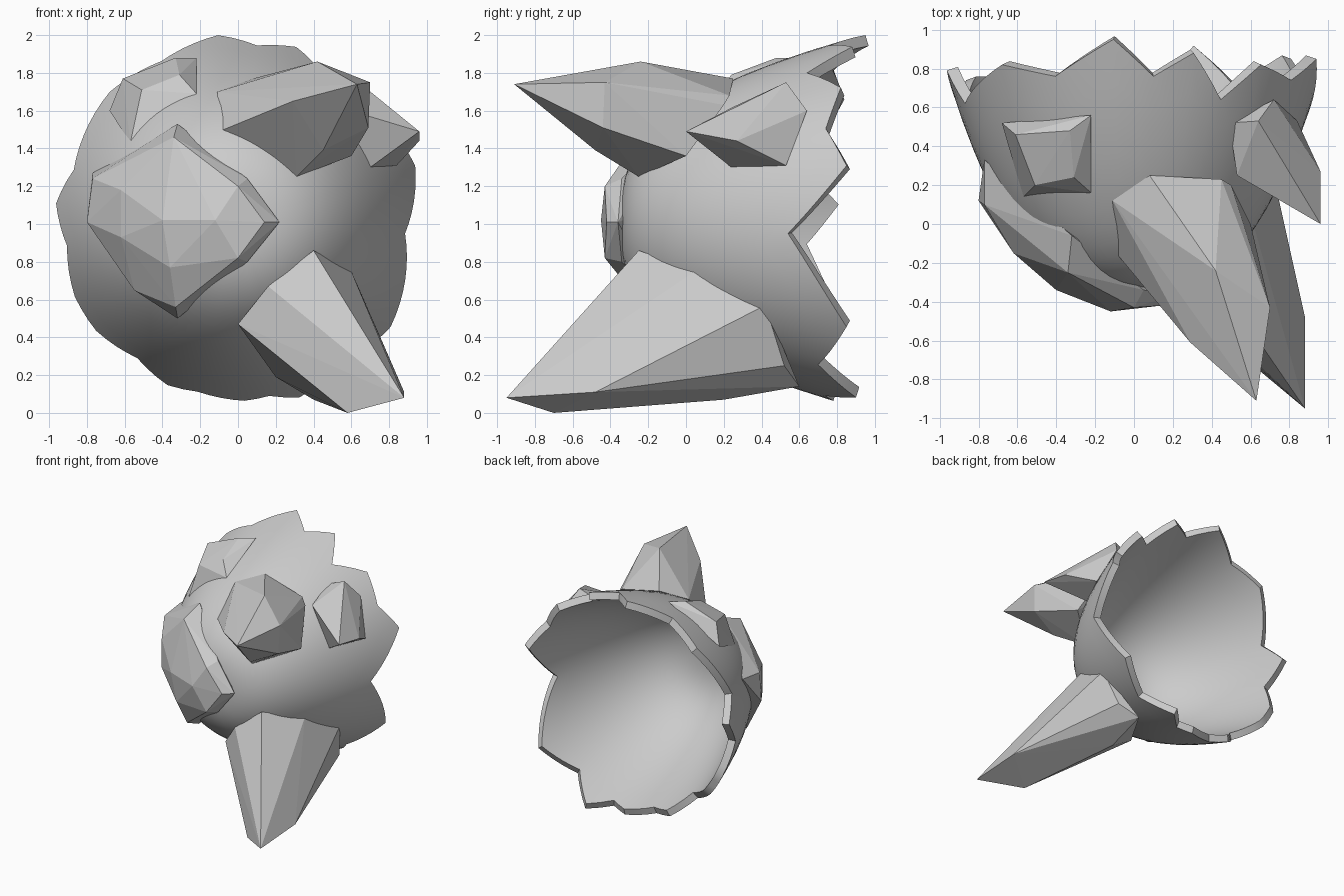
import bpy, bmesh, math

if "Cube" in bpy.data.objects:
    bpy.data.objects.remove(bpy.data.objects["Cube"])

CZ = 1.01      # height of the shell axis (runs along y)
POLE = -0.345  # front-most point of the shell


def radius(y):
    return 0.995 * (max(y - POLE, 0) / 1.295) ** 0.355


def make_object(name, bm):
    bmesh.ops.recalc_face_normals(bm, faces=bm.faces)
    me = bpy.data.meshes.new(name)
    bm.to_mesh(me)
    bm.free()
    ob = bpy.data.objects.new(name, me)
    bpy.context.collection.objects.link(ob)
    return ob


def bowl(name, rim, scale=1.0, shift=0.0, cap=False, rings=16):
    """Bowl around the y axis whose edge follows (angle, y) rim points."""
    bm = bmesh.new()
    pole = bm.verts.new((0, POLE + shift, CZ))
    cols = []
    for ang, y_end in rim:
        a = math.radians(ang)
        col = [pole]
        for i in range(1, rings + 1):
            y = POLE + (y_end - POLE) * (i / rings) ** 2.8
            r = radius(y) * scale
            col.append(bm.verts.new((1.02 * r * math.cos(a), y + shift,
                                     CZ + r * math.sin(a))))
        cols.append(col)
    for c, d in zip(cols, cols[1:] + cols[:1]):
        bm.faces.new((pole, c[1], d[1]))
        for i in range(1, rings):
            bm.faces.new((c[i], c[i + 1], d[i + 1], d[i]))
    if cap:
        bm.faces.new([c[-1] for c in cols])
    return make_object(name, bm)


# Jagged rim corners: angle around the axis, depth in y
corners = [(-172, 0.62), (-155, 0.74), (-142, 0.74), (-126, 0.60), (-113, 0.75),
           (-103, 0.70), (-88, 0.78), (-80, 0.74), (-71, 0.90), (-55, 0.70),
           (-35, 0.85), (-4, 0.54), (18, 0.85), (32, 0.74),
           (48, 0.82), (61, 0.64), (72, 0.88), (84, 0.76), (96, 0.95), (115, 0.76),
           (134, 0.82), (162, 0.62), (174, 0.79), (188, 0.62)]
rim = []
for (a0, y0), (a1, y1) in zip(corners, corners[1:]):
    n = max(1, round((a1 - a0) / 4))
    rim += [(a0 + (a1 - a0) * k / n, y0 + (y1 - y0) * k / n) for k in range(n)]

# Broken shell
shell = bowl("shell", rim)
thick = shell.modifiers.new("thickness", "SOLIDIFY")
thick.thickness = 0.06
thick.offset = -1
bpy.context.view_layer.objects.active = shell
shell.select_set(True)
bpy.ops.object.modifier_apply(modifier="thickness")
bpy.ops.object.shade_smooth_by_angle(angle=math.radians(35))

# Hidden cutter that keeps the hollow clear of crystal roots
hollow = bowl("hollow_cutter", [(k * 7.5, 1.15) for k in range(48)], 0.96, 0.025, True)
hollow.hide_render = True


def crystal(name, points):
    bm = bmesh.new()
    for p in points:
        bm.verts.new(p)
    res = bmesh.ops.convex_hull(bm, input=bm.verts)
    junk = [g for g in res["geom_interior"] + res["geom_unused"]
            if isinstance(g, bmesh.types.BMVert)]
    bmesh.ops.delete(bm, geom=list(set(junk)), context="VERTS")
    ob = make_object(name, bm)
    cut = ob.modifiers.new("clear_hollow", "BOOLEAN")
    cut.operation = "DIFFERENCE"
    cut.solver = "EXACT"
    cut.object = hollow
    bpy.context.view_layer.objects.active = ob
    bpy.ops.object.modifier_apply(modifier="clear_hollow")


# Large lower spike
crystal("lower_spike", [
    (0.88, -0.95, 0.08), (0.88, -0.48, 0.11), (0.58, -0.70, 0.0),
    (0.40, -0.25, 0.86), (0.60, 0.05, 0.75), (0.68, 0.42, 0.57),
    (0.60, 0.52, 0.25), (0.45, 0.60, 0.14), (0.20, 0.20, 0.19),
    (0.40, 0.20, 0.07), (0.0, -0.17, 0.47), (0.16, -0.27, 0.67)])
# Upper spike
crystal("upper_spike", [
    (0.63, -0.91, 1.74), (0.70, -0.43, 1.75), (0.42, -0.24, 1.86),
    (0.29, -0.61, 1.65), (0.69, -0.44, 1.51), (0.31, -0.25, 1.25),
    (-0.10, -0.14, 1.49), (-0.11, 0.12, 1.70), (0.08, 0.25, 1.77),
    (0.45, 0.23, 1.68), (0.50, 0.20, 1.63), (0.60, 0.0, 1.36),
    (0.45, -0.48, 1.39)])
# Small side spike
crystal("side_spike", [
    (0.96, 0.0, 1.49), (0.96, 0.27, 1.44), (0.64, 0.53, 1.75),
    (0.72, 0.64, 1.60), (0.84, 0.53, 1.31), (0.70, 0.24, 1.30),
    (0.49, 0.52, 1.69), (0.53, 0.25, 1.62)])
# Low stub on the upper left
crystal("stub", [
    (-0.68, 0.52, 1.60), (-0.57, 0.14, 1.43), (-0.22, 0.16, 1.69),
    (-0.22, 0.56, 1.88), (-0.61, 0.46, 1.77), (-0.51, 0.20, 1.71),
    (-0.31, 0.24, 1.79), (-0.33, 0.48, 1.88)])
# Broad faceted plate on the front
crystal("front_plate", [
    (0.22, -0.36, 1.01), (0.05, -0.34, 1.24), (-0.32, -0.06, 1.53),
    (-0.77, 0.33, 1.27), (-0.80, 0.12, 1.01), (-0.55, -0.04, 0.65),
    (-0.32, -0.08, 0.50), (0.05, -0.34, 0.80), (0.14, -0.42, 1.01),
    (0.0, -0.43, 1.20), (0.0, -0.43, 0.82), (-0.12, -0.45, 1.02),
    (-0.34, -0.25, 1.46), (-0.40, -0.34, 1.02), (-0.36, -0.32, 0.77),
    (-0.62, -0.15, 1.18), (-0.33, -0.22, 0.56), (-0.62, -0.15, 0.93),
    (-0.77, 0.10, 1.24)])
